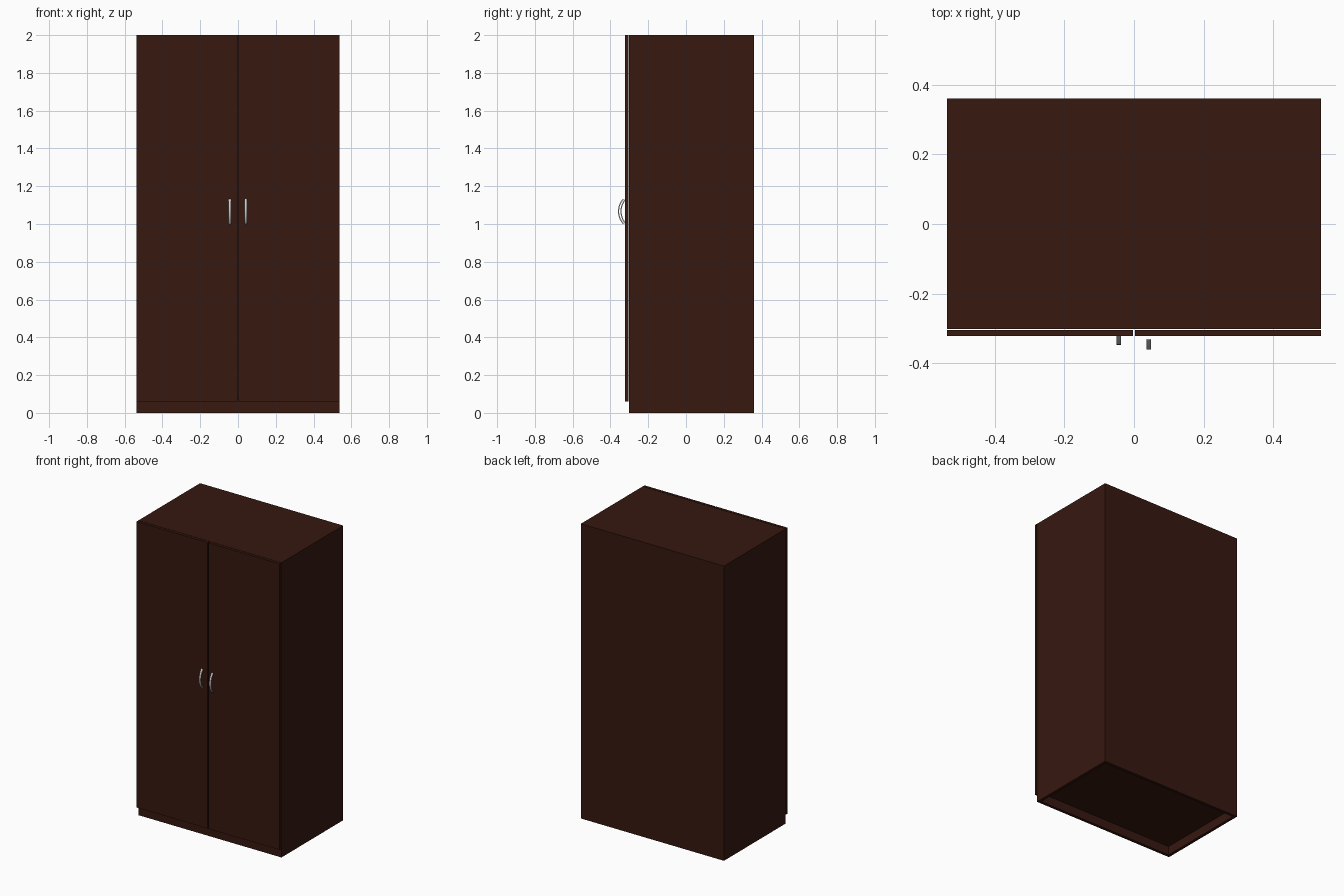
import bpy, bmesh, math

if "Cube" in bpy.data.objects:
    bpy.data.objects.remove(bpy.data.objects["Cube"])

wood = bpy.data.materials.new("dark_wood")
wood.diffuse_color = (0.038, 0.009, 0.005, 1)
wood.use_nodes = True
wood.node_tree.nodes["Principled BSDF"].inputs["Base Color"].default_value = wood.diffuse_color


def box(name, lo, hi):
    """Axis-aligned wooden board between two corners."""
    me = bpy.data.meshes.new(name)
    bm = bmesh.new()
    bmesh.ops.create_cube(bm, size=1)
    for v in bm.verts:
        v.co = [lo[i] + (v.co[i] + 0.5) * (hi[i] - lo[i]) for i in range(3)]
    bm.to_mesh(me)
    bm.free()
    me.materials.append(wood)
    ob = bpy.data.objects.new(name, me)
    bpy.context.collection.objects.link(ob)
    return ob


def handle(name, x, y_end):
    """Bowed strap handle: a rectangular section swept along an arc."""
    w, t, half, bow, zc, n = 0.0065, 0.006, 0.0675, 0.026, 1.067, 16
    r = (half ** 2 + bow ** 2) / (2 * bow)
    amax = math.asin(half / r)
    bm = bmesh.new()
    rings = []
    for i in range(n + 1):
        a = -amax + 2 * amax * i / n
        ring = []
        for dx, rad in ((-w, r), (w, r), (w, r - t), (-w, r - t)):
            y = y_end - (rad * math.cos(a) - (r - bow))
            ring.append(bm.verts.new((x + dx, y, zc + rad * math.sin(a))))
        rings.append(ring)
    for a, b in zip(rings, rings[1:]):
        for k in range(4):
            bm.faces.new((a[k], a[(k + 1) % 4], b[(k + 1) % 4], b[k]))
    bm.faces.new(rings[0])
    bm.faces.new(rings[-1])
    bmesh.ops.recalc_face_normals(bm, faces=bm.faces)
    me = bpy.data.meshes.new(name)
    bm.to_mesh(me)
    bm.free()
    ob = bpy.data.objects.new(name, me)
    bpy.context.collection.objects.link(ob)
    bpy.ops.object.select_all(action='DESELECT')
    ob.select_set(True)
    bpy.context.view_layer.objects.active = ob
    bpy.ops.object.shade_smooth_by_angle(angle=math.radians(30))


W, F, B, T = 0.537, -0.301, 0.36, 0.02   # half width, carcass front, back, board
KICK, H = 0.06, 2.0

# Carcass boards
for side, s in (("left", -1), ("right", 1)):
    xs = sorted((s * W, s * (W - T)))
    box(side + "_side_panel", (xs[0], F, 0), (xs[1], B, H))
inner = W - T
box("back_panel", (-inner, B - T, 0), (inner, B, H))
box("top_panel", (-inner, F, H - T), (inner, B - T, H))
box("bottom_panel", (-inner, F, KICK), (inner, B - T, KICK + T))
box("plinth", (-inner, F, 0), (inner, F + T, KICK))

# Doors, with a narrow gap to each other and to the carcass
for side, s in (("left", -1), ("right", 1)):
    xs = sorted((s * 0.003, s * W))
    box(side + "_door", (xs[0], -0.322, KICK), (xs[1], -0.304, H))

# Handles (the right one sits slightly further forward)
handle("left_handle", -0.044, -0.321)
handle("right_handle", 0.042, -0.334)
